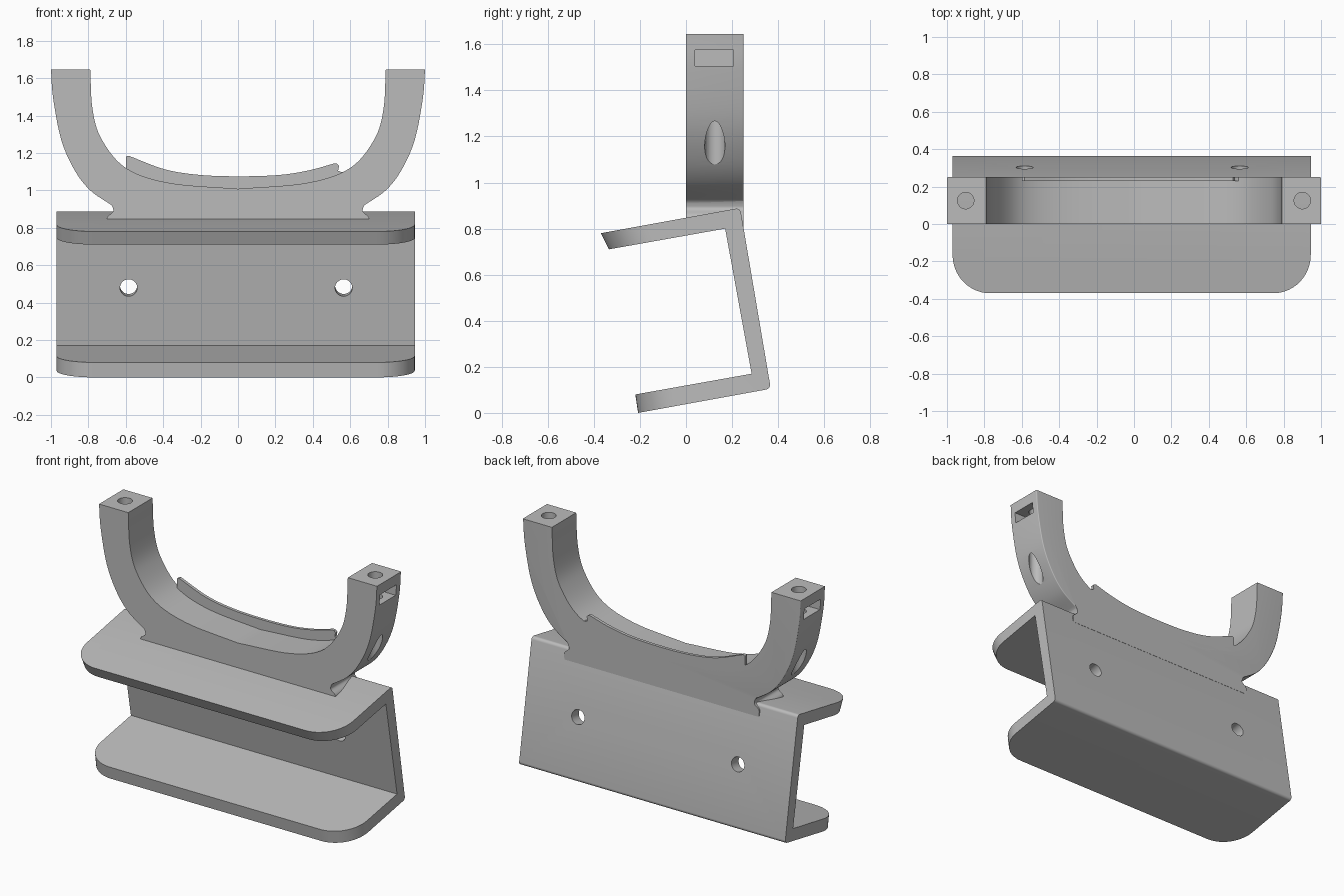
import bpy, bmesh, math
from mathutils import Vector, Matrix

if "Cube" in bpy.data.objects:
    bpy.data.objects.remove(bpy.data.objects["Cube"])

grey = bpy.data.materials.new("light grey plastic")
grey.use_nodes = True
colour = (0.5, 0.5, 0.5, 1)
grey.diffuse_color = colour
grey.node_tree.nodes["Principled BSDF"].inputs["Base Color"].default_value = colour


def spline(points, steps=8):
    """Smooth curve through the given 2D points."""
    p = [Vector(q) for q in points]
    p = [2 * p[0] - p[1]] + p + [2 * p[-1] - p[-2]]
    out = []
    for a, b, c, d in zip(p, p[1:], p[2:], p[3:]):
        for i in range(steps):
            t = i / steps
            out.append(0.5 * (2 * b + (c - a) * t + (2 * a - 5 * b + 4 * c - d) * t ** 2
                              + (3 * b - a - 3 * c + d) * t ** 3))
    return out + [p[-2]]


def mirrored(points):
    return [Vector((-q.x, q.y)) for q in reversed(points)]


def prism(profile, start, end, place):
    """Extrude a 2D profile; place maps (u, v, depth) to a position."""
    bm = bmesh.new()
    base = [bm.verts.new(place(q[0], q[1], start)) for q in profile]
    face = bm.faces.new(base)
    new = bmesh.ops.extrude_face_region(bm, geom=[face])["geom"]
    shift = Vector(place(0, 0, end)) - Vector(place(0, 0, start))
    bmesh.ops.translate(bm, vec=shift, verts=[v for v in new if isinstance(v, bmesh.types.BMVert)])
    bmesh.ops.recalc_face_normals(bm, faces=bm.faces)
    return bm


def bevel(bm, test, radius, segments):
    edges = [e for e in bm.edges if test(*(v.co for v in e.verts))]
    bmesh.ops.bevel(bm, geom=edges, offset=radius, segments=segments,
                    profile=0.5, affect="EDGES", clamp_overlap=True)


def finish(bm, name):
    mesh = bpy.data.meshes.new(name)
    bm.to_mesh(mesh)
    bm.free()
    mesh.materials.append(grey)
    obj = bpy.data.objects.new(name, mesh)
    bpy.context.collection.objects.link(obj)
    return obj


def cylinder(radius, length, matrix):
    bm = bmesh.new()
    bmesh.ops.create_cone(bm, cap_ends=True, segments=40, radius1=radius,
                          radius2=radius, depth=length, matrix=matrix)
    return finish(bm, "hole_cutter")


def box(centre, size):
    bm = bmesh.new()
    bmesh.ops.create_cube(bm, size=1, matrix=Matrix.Translation(centre) @ Matrix.Diagonal((*size, 1)))
    return finish(bm, "slot_cutter")


def select(obj):
    bpy.ops.object.select_all(action="DESELECT")
    obj.select_set(True)
    bpy.context.view_layer.objects.active = obj


def cut(obj, cutters):
    for cutter in cutters:
        cutter.hide_render = True
        mod = obj.modifiers.new("cut", "BOOLEAN")
        mod.operation = "DIFFERENCE"
        mod.solver = "EXACT"
        mod.object = cutter
        select(obj)
        bpy.ops.object.modifier_apply(modifier=mod.name)
        bpy.data.objects.remove(cutter)


def along_x(u, v, d):
    return (d, u, v)


def along_y(u, v, d):
    return (u, d, v)


# Tilted channel: back web with an upper and a lower flange
left, right = -0.97, 0.945
channel_profile = [(0.235, 0.89), (-0.37, 0.78), (-0.335, 0.71), (0.17, 0.80),
                   (0.285, 0.17), (-0.22, 0.08), (-0.208, 0), (0.368, 0.105)]
bm = prism(channel_profile, left, right, along_x)
bevel(bm, lambda a, b: abs(a.x - b.x) < 0.01 and a.y < 0 and b.y < 0, 0.2, 14)
bevel(bm, lambda a, b: abs(a.x - b.x) > 1 and a.y > 0.2 and abs(a.z - 0.5) > 0.35, 0.02, 5)
channel = finish(bm, "channel_bracket")

# Screw holes square to the web
normal = Vector((0, 0.78, 0.13)).normalized()
turn = normal.to_track_quat("Z", "Y").to_matrix().to_4x4()
cut(channel, [cylinder(0.046, 0.4, Matrix.Translation((x, 0.265, 0.485)) @ turn)
              for x in (-0.585, 0.565)])

# Cradle: curved yoke on a narrow foot
inner = spline([(0.79, 1.645), (0.778, 1.435), (0.73, 1.275), (0.6, 1.12),
                (0.37, 1.04), (0, 1.008)])
outer = spline([(0.675, 0.92), (0.79, 1.0), (0.875, 1.11), (0.945, 1.27),
                (0.988, 1.49), (1.0, 1.645)])
neck = spline([(0.70, 0.81), (0.70, 0.855), (0.668, 0.885), (0.67, 0.91)], 4)
half = neck + outer + inner
profile = half + mirrored(half)[1:]
bm = prism(profile, 0, 0.25, along_y)
rim = [Vector(q) for q in outer]


def on_outer_back(a, b):
    if min(a.y, b.y) < 0.249:
        return False
    return all(any((Vector((abs(p.x), p.z)) - q).length < 1e-4 for q in rim) for p in (a, b)) \
        and abs(a.x - b.x) < 0.15


bevel(bm, on_outer_back, 0.04, 6)
cradle = finish(bm, "cradle")

# Upright bores that break out through the arms, and side slots
for side in (-1, 1):
    cut(cradle, [cylinder(0.044, 0.8, Matrix.Translation((side * 0.9, 0.125, 1.35))),
                 box((side * 0.93, 0.122, 1.54), (0.2, 0.168, 0.07))])

# Thin raised lip along the rear of the cradle
lip_top = spline([(-0.585, 1.185), (-0.39, 1.112), (-0.2, 1.082), (0.01, 1.075),
                  (0.22, 1.082), (0.38, 1.107), (0.515, 1.144)])
lip_end = [(0.53, 1.142), (0.54, 1.13), (0.535, 1.105), (0.55, 1.098), (0.575, 1.095)]
lip_base = [(0.575, 1.06), (0.35, 1.0), (0, 0.97), (-0.35, 1.0), (-0.6, 1.08), (-0.6, 1.18)]
lip = finish(prism(lip_top + lip_end + lip_base, 0.23, 0.25, along_y), "retaining_lip")

for obj in (channel, cradle, lip):
    select(obj)
    bpy.ops.object.shade_smooth_by_angle(angle=math.radians(30))
